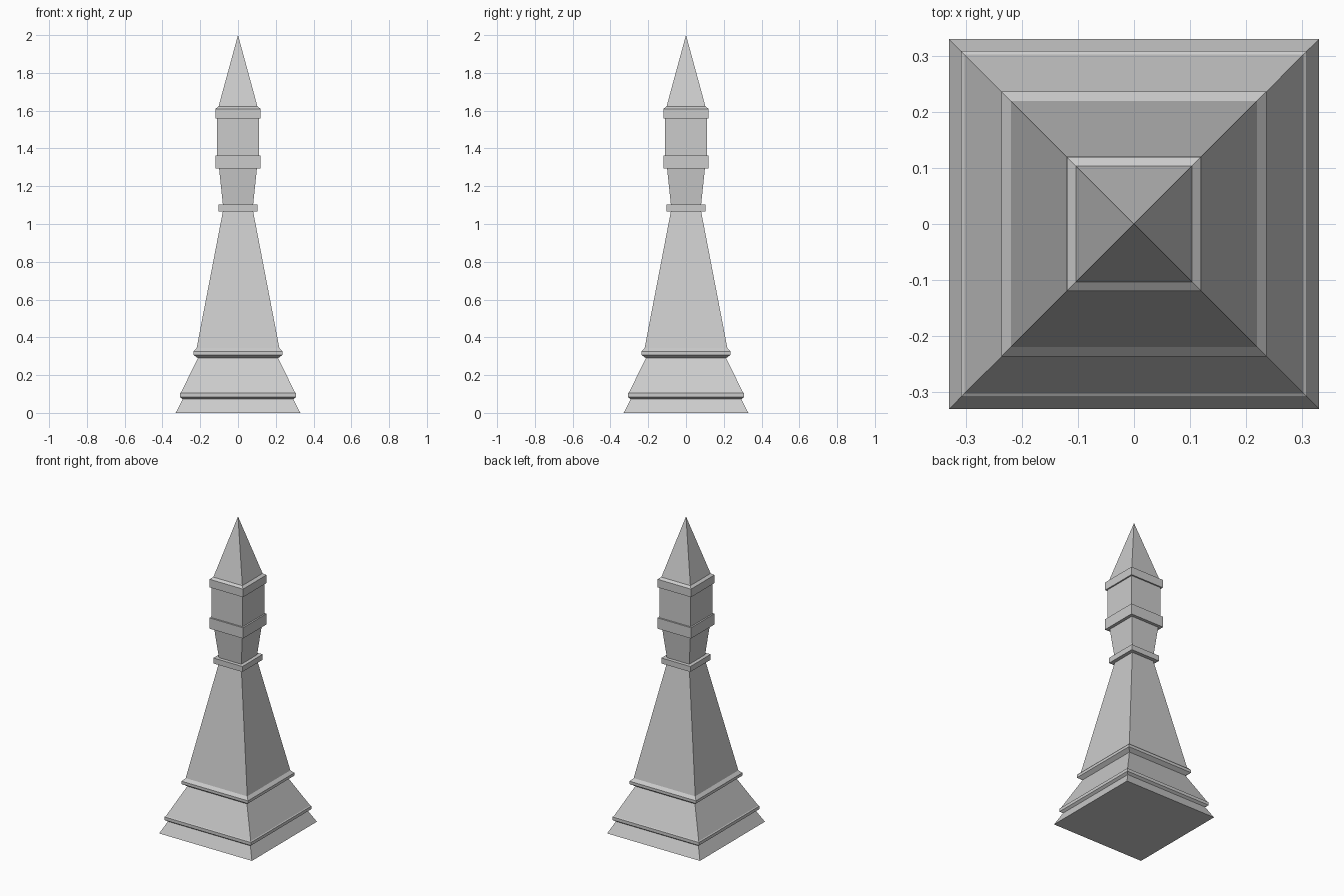
import bpy, bmesh

if "Cube" in bpy.data.objects:
    bpy.data.objects.remove(bpy.data.objects["Cube"])


def square_loft(name, profile, cap_bottom=False):
    """Square section swept up a profile of (half width, height) points."""
    bm = bmesh.new()
    rings = []
    for w, z in profile:
        if w == 0:
            rings.append([bm.verts.new((0, 0, z))] * 4)
        else:
            rings.append([bm.verts.new((sx * w, sy * w, z))
                          for sx, sy in ((-1, -1), (1, -1), (1, 1), (-1, 1))])
    for lo, hi in zip(rings, rings[1:]):
        for i in range(4):
            j = (i + 1) % 4
            if hi[i] is hi[j]:
                bm.faces.new((lo[i], lo[j], hi[i]))
            else:
                bm.faces.new((lo[i], lo[j], hi[j], hi[i]))
    if cap_bottom:
        bm.faces.new(rings[0][::-1])
    mesh = bpy.data.meshes.new(name)
    bm.to_mesh(mesh)
    bm.free()
    obj = bpy.data.objects.new(name, mesh)
    bpy.context.collection.objects.link(obj)
    return obj


# Flared foot and the sloped skirt above it, each topped by a moulding
square_loft("foot", [(0.33, 0), (0.293, 0.073)], cap_bottom=True)
square_loft("foot_moulding", [(0.293, 0.073), (0.308, 0.084), (0.308, 0.104), (0.302, 0.108)])
square_loft("skirt", [(0.302, 0.108), (0.212, 0.29)])
square_loft("skirt_moulding", [(0.212, 0.29), (0.236, 0.307), (0.236, 0.325), (0.219, 0.343)])

# Long tapering shaft with its collar
square_loft("shaft", [(0.219, 0.343), (0.08, 1.067)])
square_loft("shaft_collar", [(0.08, 1.067), (0.103, 1.067), (0.103, 1.102), (0.08, 1.102)])

# Neck widening upwards to the lantern block
square_loft("neck", [(0.08, 1.102), (0.1, 1.293)])
square_loft("lower_band", [(0.1, 1.293), (0.12, 1.293), (0.12, 1.362), (0.11, 1.362)])
square_loft("block", [(0.11, 1.362), (0.11, 1.558)])
square_loft("upper_band", [(0.11, 1.558), (0.119, 1.558), (0.119, 1.61), (0.103, 1.622)])

# Pointed spire
square_loft("spire", [(0.103, 1.622), (0, 2.0)])
